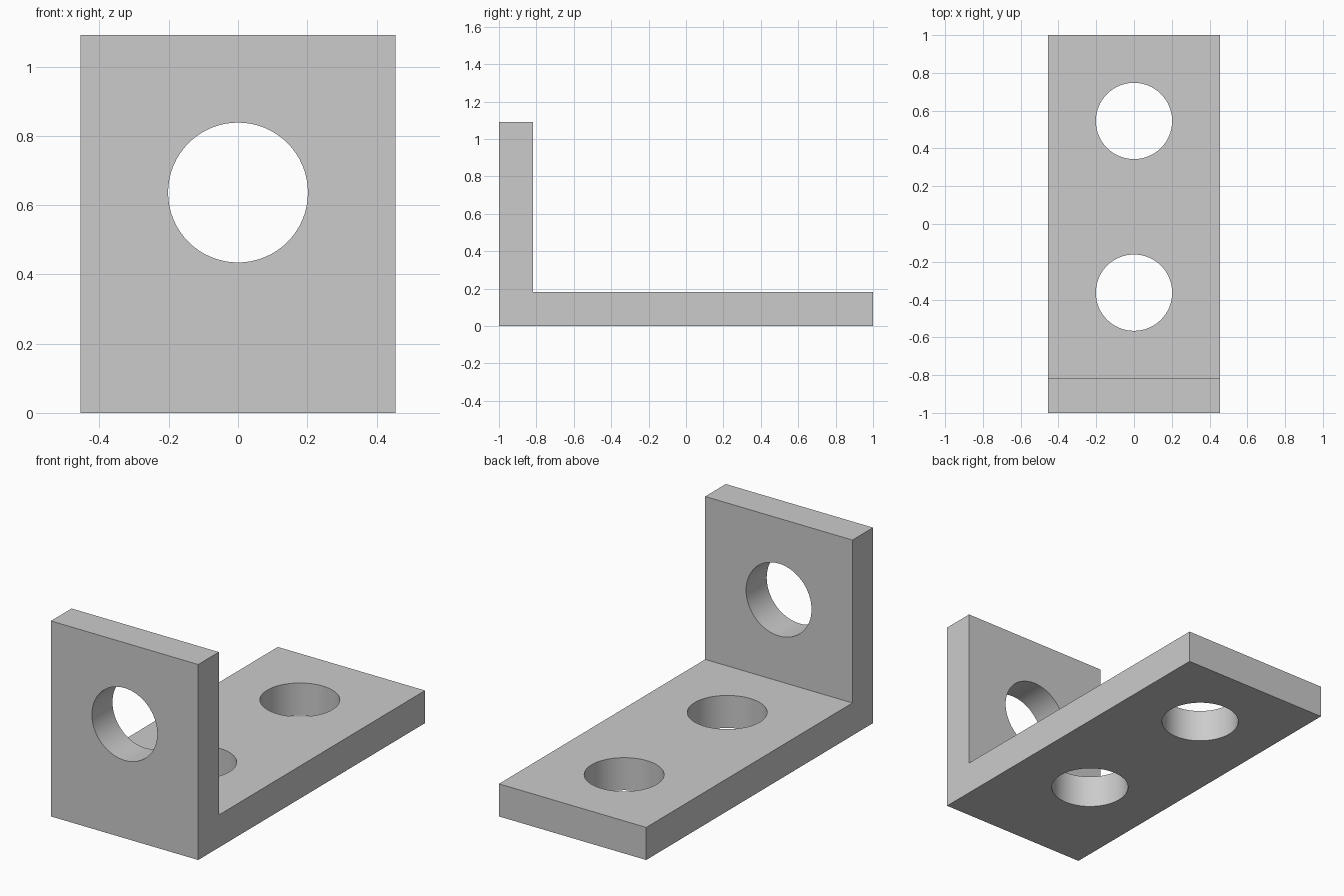
import bpy
import bmesh
from math import radians

if "Cube" in bpy.data.objects:
    bpy.data.objects.remove(bpy.data.objects["Cube"], do_unlink=True)

UNIT = 1 / 11          # design grid of the bracket
HALF_WIDTH = 5 * UNIT
THICK = 2 * UNIT
HEIGHT = 12 * UNIT
HOLE_RADIUS = 0.202

# Plain grey metal
grey = bpy.data.materials.new("grey_metal")
grey.use_nodes = True
colour = (0.6, 0.6, 0.6, 1)
grey.diffuse_color = colour
grey.node_tree.nodes["Principled BSDF"].inputs["Base Color"].default_value = colour

# L-shaped side profile extruded across the width
profile = [(-1, 0), (1, 0), (1, THICK), (THICK - 1, THICK),
           (THICK - 1, HEIGHT), (-1, HEIGHT)]
bm = bmesh.new()
side = bm.faces.new([bm.verts.new((-HALF_WIDTH, y, z)) for y, z in profile])
extruded = bmesh.ops.extrude_face_region(bm, geom=[side])["geom"]
bmesh.ops.translate(bm, vec=(2 * HALF_WIDTH, 0, 0),
                    verts=[v for v in extruded if isinstance(v, bmesh.types.BMVert)])
bmesh.ops.recalc_face_normals(bm, faces=bm.faces)
mesh = bpy.data.meshes.new("angle_bracket")
bm.to_mesh(mesh)
bm.free()
mesh.materials.append(grey)
bracket = bpy.data.objects.new("angle_bracket", mesh)
bpy.context.collection.objects.link(bracket)


def drill(name, location, tilt=0):
    """Cut a round through-hole in the bracket."""
    bpy.ops.mesh.primitive_cylinder_add(vertices=64, radius=HOLE_RADIUS, depth=2 * THICK,
                                        location=location, rotation=(radians(tilt), 0, 0))
    cutter = bpy.context.object
    cutter.name = name
    cutter.data.materials.append(grey)
    bpy.context.view_layer.objects.active = bracket
    cut = bracket.modifiers.new(name, 'BOOLEAN')
    cut.operation = 'DIFFERENCE'
    cut.solver = 'EXACT'
    cut.object = cutter
    bpy.ops.object.modifier_apply(modifier=cut.name)
    bpy.data.objects.remove(cutter, do_unlink=True)


# Two holes in the base, one in the upright
drill("rear_base_hole", (0, 6 * UNIT, THICK / 2))
drill("front_base_hole", (0, -4 * UNIT, THICK / 2))
drill("upright_hole", (0, THICK / 2 - 1, 7 * UNIT), tilt=90)

# Smooth hole walls, crisp edges
bpy.ops.object.select_all(action='DESELECT')
bracket.select_set(True)
bpy.context.view_layer.objects.active = bracket
bpy.ops.object.shade_smooth_by_angle(angle=radians(30))
